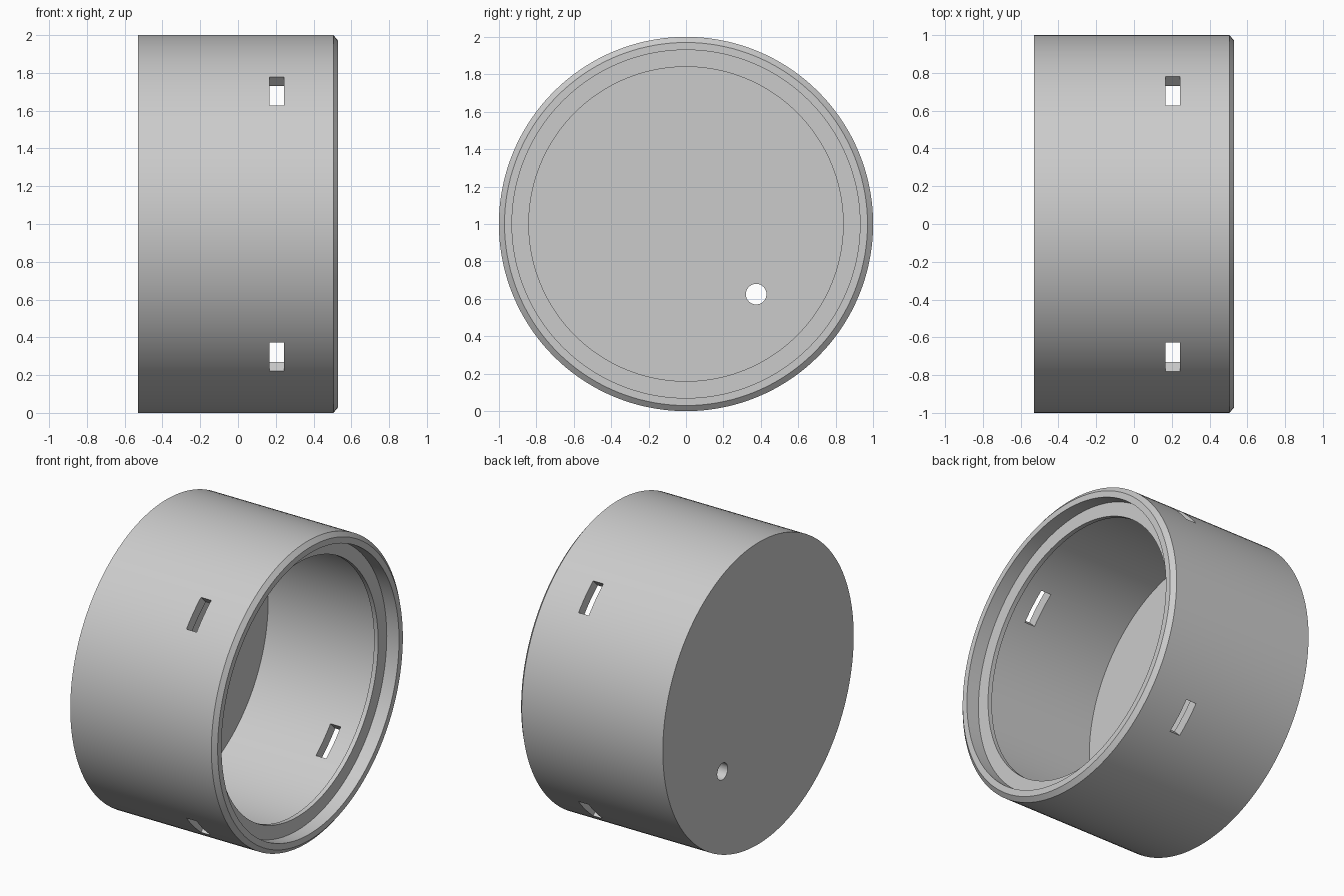
import bpy, bmesh, math
from mathutils import Matrix, Vector

cube = bpy.data.objects.get("Cube")
if cube:
    bpy.data.objects.remove(cube, do_unlink=True)

SIDES = 144
CENTRE = Vector((0, 0, 1))

grey = bpy.data.materials.new("light_grey")
grey.use_nodes = True
grey.diffuse_color = (0.6, 0.6, 0.6, 1)
grey.node_tree.nodes["Principled BSDF"].inputs["Base Color"].default_value = (0.6, 0.6, 0.6, 1)


def add_object(name, bm):
    bmesh.ops.recalc_face_normals(bm, faces=bm.faces[:])
    mesh = bpy.data.meshes.new(name)
    bm.to_mesh(mesh)
    bm.free()
    mesh.materials.append(grey)
    obj = bpy.data.objects.new(name, mesh)
    bpy.context.collection.objects.link(obj)
    return obj


# Cup body: (x, radius) section turned around the x axis
profile = [(-0.53, 0), (-0.53, 1), (0.505, 1), (0.53, 0.97), (0.53, 0.93),
           (0.44, 0.93), (0.44, 0.84), (0.41, 0.84), (0.41, 0.93),
           (-0.43, 0.93), (-0.43, 0)]
bm = bmesh.new()
points = [bm.verts.new((x, 0, 1 + r)) for x, r in profile]
edges = [bm.edges.new(pair) for pair in zip(points, points[1:])]
bmesh.ops.spin(bm, geom=points + edges, cent=CENTRE, axis=(1, 0, 0),
               angle=math.tau, steps=SIDES, use_merge=False)
bmesh.ops.remove_doubles(bm, verts=bm.verts[:], dist=0.0001)
body = add_object("cup_body", bm)

# Cutters: four diagonal wall slots and one round hole in the floor
bm = bmesh.new()
for i in range(4):
    turn = Matrix.Rotation(math.radians(45 + 90 * i), 4, 'X')
    place = Matrix.Translation(CENTRE) @ turn @ Matrix.Translation((0.205, 0, 0.96))
    bmesh.ops.create_cube(bm, size=1, matrix=place @ Matrix.Diagonal((0.075, 0.216, 0.3, 1)))
bmesh.ops.create_cone(bm, cap_ends=True, segments=48, radius1=0.055, radius2=0.055, depth=0.3,
                      matrix=Matrix.Translation((-0.48, 0.375, 0.625))
                      @ Matrix.Rotation(math.pi / 2, 4, 'Y'))
cutter = add_object("slot_and_hole_cutter", bm)
cutter.hide_render = True

# Cut the openings, then drop the cutter
cut = body.modifiers.new("openings", 'BOOLEAN')
cut.operation = 'DIFFERENCE'
cut.solver = 'EXACT'
cut.object = cutter
bpy.ops.object.select_all(action='DESELECT')
body.select_set(True)
bpy.context.view_layer.objects.active = body
bpy.ops.object.modifier_apply(modifier=cut.name)
bpy.data.objects.remove(cutter, do_unlink=True)
bpy.ops.object.shade_smooth_by_angle(angle=math.radians(25))
